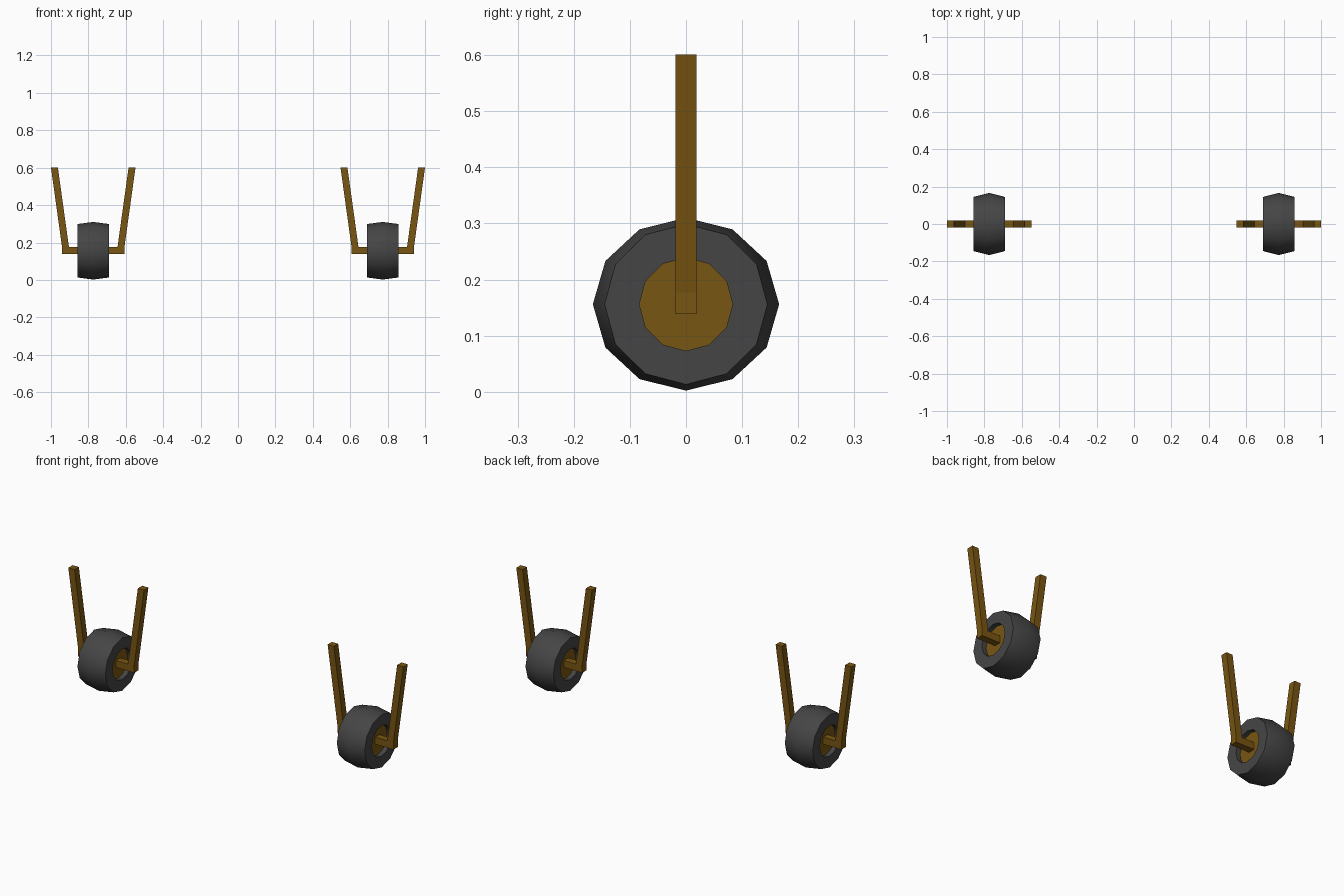
import bpy, bmesh, math

if "Cube" in bpy.data.objects:
    bpy.data.objects.remove(bpy.data.objects["Cube"])


def material(name, rgb):
    m = bpy.data.materials.new(name)
    m.diffuse_color = (*rgb, 1)
    m.use_nodes = True
    m.node_tree.nodes["Principled BSDF"].inputs["Base Color"].default_value = m.diffuse_color
    return m


WOOD = material("brown", (0.19, 0.092, 0.006))
RUBBER = material("dark rubber", (0.06, 0.06, 0.06))
CZ = 0.156          # axle height
SIDES = 12


def finish(name, bm, mat, cx, smooth=False):
    bmesh.ops.recalc_face_normals(bm, faces=bm.faces)
    me = bpy.data.meshes.new(name)
    bm.to_mesh(me)
    bm.free()
    me.materials.append(mat)
    ob = bpy.data.objects.new(name, me)
    ob.location.x = cx
    bpy.context.collection.objects.link(ob)
    if smooth:
        bpy.ops.object.select_all(action='DESELECT')
        ob.select_set(True)
        bpy.context.view_layer.objects.active = ob
        bpy.ops.object.shade_smooth_by_angle(angle=math.radians(40))


def lathe(profile, capped):
    """Rings of (x, y radius, z radius) round the x axis."""
    bm = bmesh.new()
    rings = []
    for x, ry, rz in profile:
        rings.append([bm.verts.new((x, ry * math.cos(a), CZ + rz * math.sin(a)))
                      for a in (2 * math.pi * i / SIDES for i in range(SIDES))])
    pairs = list(zip(rings, rings[1:]))
    if capped:
        bm.faces.new(rings[0])
        bm.faces.new(rings[-1])
    else:
        pairs.append((rings[-1], rings[0]))
    for a, b in pairs:
        for i in range(SIDES):
            j = (i + 1) % SIDES
            bm.faces.new((a[i], a[j], b[j], b[i]))
    return bm


def fork():
    """Axle with two splayed uprights, as one extruded U outline."""
    half = [(0.13, 0.177), (0.189, 0.601), (0.226, 0.601), (0.167, 0.177), (0.167, 0.139)]
    outline = half + [(-x, z) for x, z in reversed(half)]
    bm = bmesh.new()
    f = bm.faces.new([bm.verts.new((x, -0.0185, z)) for x, z in outline])
    ext = bmesh.ops.extrude_face_region(bm, geom=[f])["geom"]
    bmesh.ops.translate(bm, vec=(0, 0.037, 0),
                        verts=[v for v in ext if isinstance(v, bmesh.types.BMVert)])
    return bm


# Tyre section: crowned tread, flat sidewalls, hub opening
tyre = [(-0.083, 0.083, 0.083), (-0.083, 0.145, 0.143), (0, 0.166, 0.154),
        (0.083, 0.145, 0.143), (0.083, 0.083, 0.083)]
hub = [(-0.058, 0.083, 0.083), (0.058, 0.083, 0.083)]

for side, cx in (("left", -0.774), ("right", 0.774)):
    finish(side + "_tyre", lathe(tyre, False), RUBBER, cx, True)
    finish(side + "_hub", lathe(hub, True), WOOD, cx)
    finish(side + "_fork", fork(), WOOD, cx)
